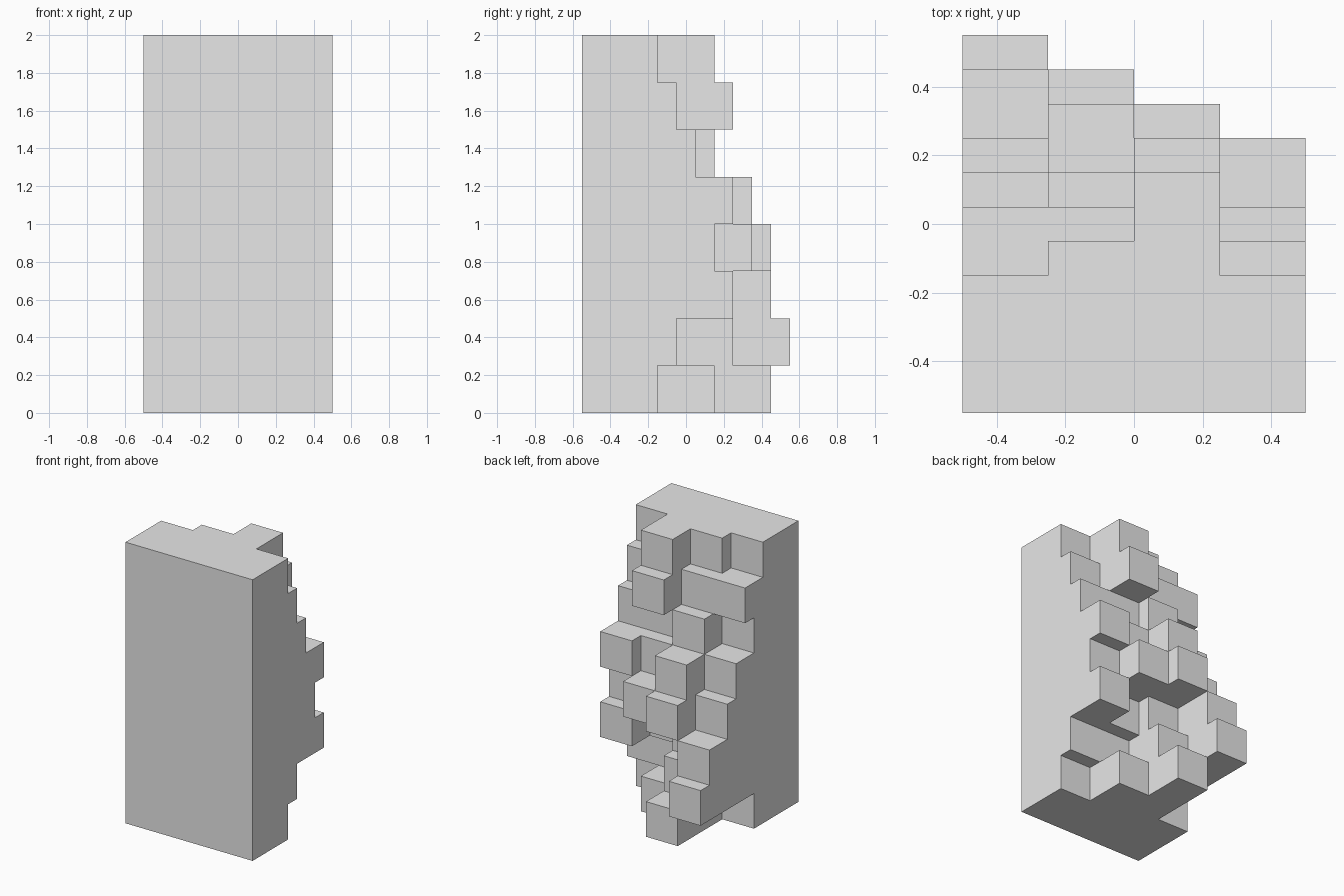
import bpy
import bmesh
from mathutils import Vector

old = bpy.data.objects.get("Cube")
if old:
    bpy.data.objects.remove(old, do_unlink=True)

# Block depth in steps, bottom row first, each row from -x to +x
DEPTHS = [
    (5, 10, 7, 4),
    (11, 8, 5, 5),
    (10, 7, 6, 8),
    (8, 10, 9, 7),
    (7, 9, 7, 8),
    (5, 7, 6, 6),
    (6, 6, 8, 5),
    (4, 5, 7, 4),
]
CELL = Vector((0.25, 0.1, 0.25))
ORIGIN = Vector((-0.5, -0.55, 0))


def solid(x, y, z):
    return 0 <= z < len(DEPTHS) and 0 <= x < 4 and 0 <= y < DEPTHS[z][x]


def add_face(bm, cell, axis, side):
    """Add the outward quad of a cell on one side of an axis."""
    u, v = (axis + 1) % 3, (axis + 2) % 3
    corners = [(0, 0), (1, 0), (1, 1), (0, 1)]
    if not side:
        corners.reverse()
    verts = []
    for a, b in corners:
        p = Vector(cell)
        p[axis] += side
        p[u] += a
        p[v] += b
        verts.append(bm.verts.new(ORIGIN + p * CELL))
    bm.faces.new(verts)


# Outer shell of the stepped wall
bm = bmesh.new()
for z, row in enumerate(DEPTHS):
    for x, depth in enumerate(row):
        for y in range(depth):
            for axis in range(3):
                for side in (0, 1):
                    near = [x, y, z]
                    near[axis] += 1 if side else -1
                    if not solid(*near):
                        add_face(bm, (x, y, z), axis, side)

# Weld the shell and merge its flat areas
bmesh.ops.remove_doubles(bm, verts=bm.verts, dist=0.001)
bmesh.ops.dissolve_limit(bm, angle_limit=0.01, verts=bm.verts, edges=bm.edges)

mesh = bpy.data.meshes.new("stepped_wall")
bm.to_mesh(mesh)
bm.free()

# Plain grey
grey = bpy.data.materials.new("light_grey")
grey.use_nodes = True
colour = (0.8, 0.8, 0.8, 1)
grey.diffuse_color = colour
grey.node_tree.nodes["Principled BSDF"].inputs["Base Color"].default_value = colour
mesh.materials.append(grey)

wall = bpy.data.objects.new("stepped_wall", mesh)
bpy.context.collection.objects.link(wall)
